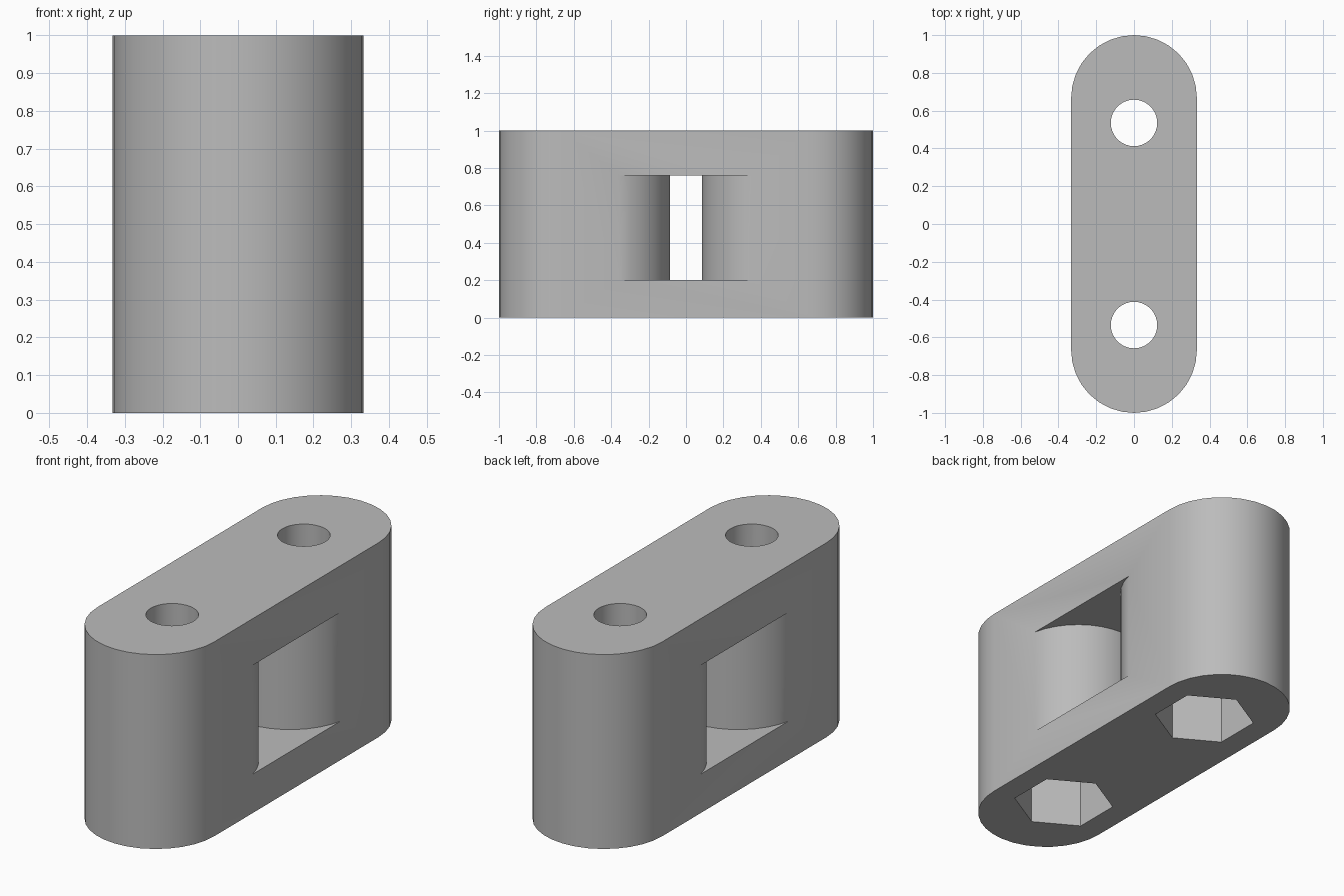
import bpy
import bmesh
from math import cos, sin, pi, asin, radians

if "Cube" in bpy.data.objects:
    bpy.data.objects.remove(bpy.data.objects["Cube"], do_unlink=True)

HALF_WIDTH = 0.333
END_Y = 1 - HALF_WIDTH
BOLT_Y = 0.535

grey = bpy.data.materials.new("plain grey")
grey.use_nodes = True
grey.diffuse_color = (0.5, 0.5, 0.5, 1)
grey.node_tree.nodes["Principled BSDF"].inputs["Base Color"].default_value = (0.5, 0.5, 0.5, 1)


def arc(cy, radius, start, end, steps):
    """Points along an arc centred on (0, cy)."""
    angles = [start + (end - start) * i / steps for i in range(steps + 1)]
    return [(radius * cos(a), cy + radius * sin(a)) for a in angles]


def prism(name, outline, z0, z1):
    """Extrude a flat outline from z0 up to z1."""
    bm = bmesh.new()
    base = bm.faces.new([bm.verts.new((x, y, z0)) for x, y in outline])
    top = bmesh.ops.extrude_face_region(bm, geom=[base])["geom"]
    verts = [v for v in top if isinstance(v, bmesh.types.BMVert)]
    bmesh.ops.translate(bm, verts=verts, vec=(0, 0, z1 - z0))
    bmesh.ops.recalc_face_normals(bm, faces=bm.faces)
    mesh = bpy.data.meshes.new(name)
    bm.to_mesh(mesh)
    bm.free()
    mesh.materials.append(grey)
    obj = bpy.data.objects.new(name, mesh)
    bpy.context.collection.objects.link(obj)
    return obj


# Rounded block
block = prism("clamp_block",
              arc(END_Y, HALF_WIDTH, 0, pi, 16) + arc(-END_Y, HALF_WIDTH, pi, 2 * pi, 16),
              0, 1)

# Waisted side window, bounded by two round columns
COLUMN_Y, COLUMN_R = 0.4256, 0.34
spread = asin(HALF_WIDTH / COLUMN_R)
back = arc(COLUMN_Y, COLUMN_R, -pi / 2 - spread, -pi / 2 + spread, 16)
edge_y = back[0][1]
back = [(-0.5, edge_y)] + back + [(0.5, edge_y)]
front = [(-x, -y) for x, y in back]
cutters = [prism("window_cutter", back + front, 0.2, 0.76)]

# Bolt holes with hexagonal nut pockets underneath
for side, y in (("front", -BOLT_Y), ("back", BOLT_Y)):
    nut = arc(y, 0.243, pi / 6, 2 * pi + pi / 6, 6)[:-1]
    bolt = arc(y, 0.123, 0, 2 * pi, 32)[:-1]
    cutters.append(prism(side + "_nut_cutter", nut, -0.1, 0.4))
    cutters.append(prism(side + "_bolt_cutter", bolt, 0.3, 1.1))

bpy.ops.object.select_all(action="DESELECT")
bpy.context.view_layer.objects.active = block
block.select_set(True)
for cutter in cutters:
    cutter.hide_render = True
    cut = block.modifiers.new(cutter.name, "BOOLEAN")
    cut.operation = "DIFFERENCE"
    cut.solver = "EXACT"
    cut.object = cutter
    bpy.ops.object.modifier_apply(modifier=cut.name)
    bpy.data.objects.remove(cutter, do_unlink=True)

bpy.ops.object.shade_smooth_by_angle(angle=radians(30))
